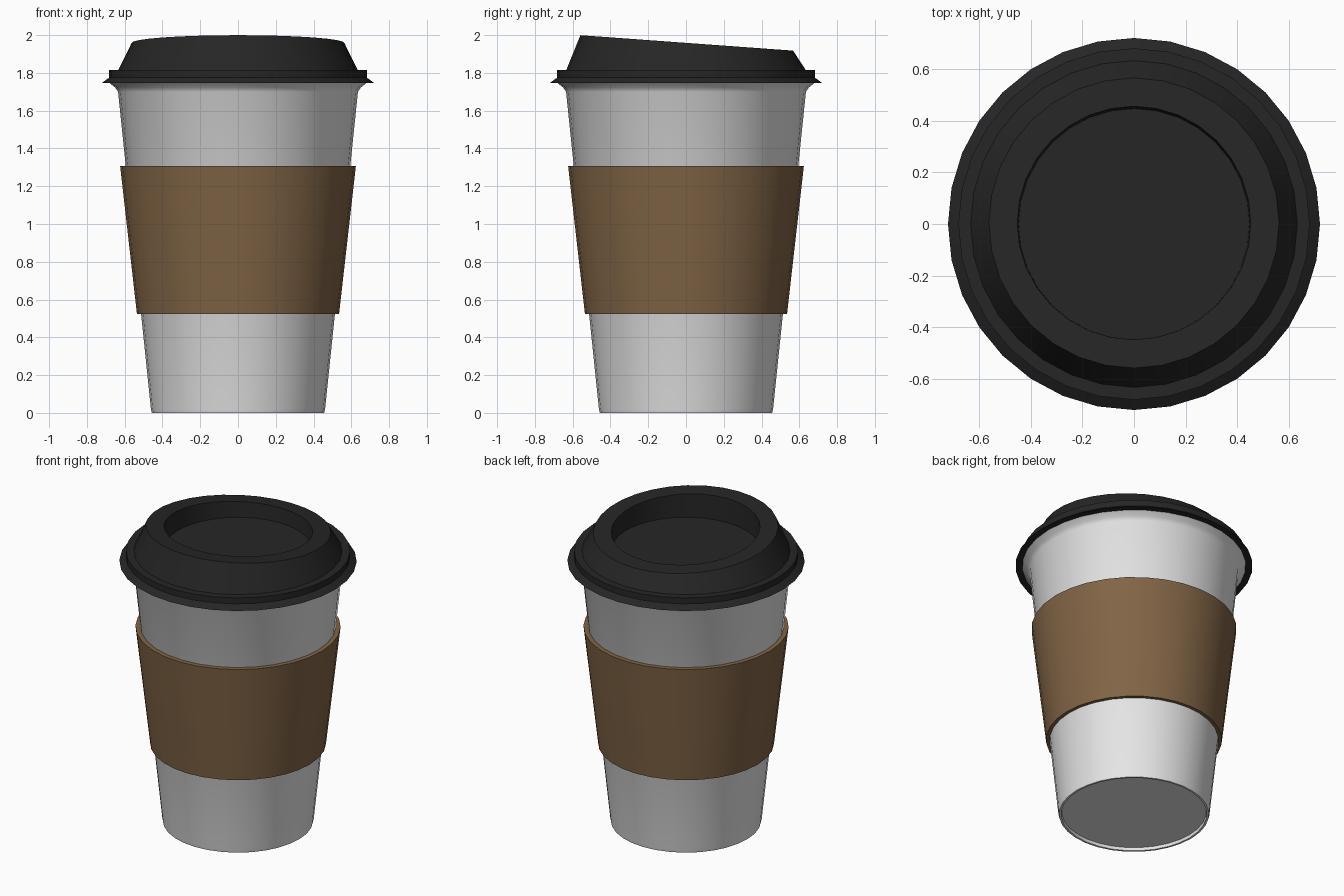
import bpy, bmesh, math

if "Cube" in bpy.data.objects:
    bpy.data.objects.remove(bpy.data.objects["Cube"])

SEGS = 32


def material(name, rgb):
    m = bpy.data.materials.new(name)
    m.diffuse_color = (*rgb, 1.0)
    m.use_nodes = True
    m.node_tree.nodes["Principled BSDF"].inputs["Base Color"].default_value = m.diffuse_color
    return m


def tilted(y):
    """Height of the sloping lid top, high at the front."""
    return 1.959 - 0.0726 * y


def revolve(name, profile, mat, closed=False):
    """Spin (radius, z) points about z; z = None follows the tilted lid plane."""
    bm = bmesh.new()
    rings = []
    for r, z in profile:
        if r == 0:
            rings.append([bm.verts.new((0, 0, z))] * SEGS)
            continue
        ring = []
        for i in range(SEGS):
            a = 2 * math.pi * i / SEGS
            x, y = r * math.cos(a), r * math.sin(a)
            if z is None:
                y += 0.004
            ring.append(bm.verts.new((x, y, tilted(y) if z is None else z)))
        rings.append(ring)
    pairs = list(zip(rings, rings[1:]))
    if closed:
        pairs.append((rings[-1], rings[0]))
    for a, b in pairs:
        for i in range(SEGS):
            j = (i + 1) % SEGS
            quad = list(dict.fromkeys((a[i], a[j], b[j], b[i])))
            bm.faces.new(quad)
    bmesh.ops.recalc_face_normals(bm, faces=bm.faces)
    me = bpy.data.meshes.new(name)
    bm.to_mesh(me)
    bm.free()
    me.materials.append(mat)
    ob = bpy.data.objects.new(name, me)
    bpy.context.collection.objects.link(ob)
    bpy.ops.object.select_all(action='DESELECT')
    ob.select_set(True)
    bpy.context.view_layer.objects.active = ob
    bpy.ops.object.shade_smooth_by_angle(angle=math.radians(30))
    return ob


paper = material("white paper", (0.8, 0.8, 0.8))
card = material("brown cardboard", (0.22, 0.128, 0.06))
plastic = material("black plastic", (0.019, 0.019, 0.019))

# Cup: recessed base, tapered wall, flared lip, closed off inside the lid
revolve("cup", [(0, 0.02), (0.44, 0.02), (0.443, 0.0), (0.456, 0.0),
                (0.461, 0.02), (0.635, 1.70), (0.65, 1.722), (0.68, 1.746),
                (0.66, 1.78), (0, 1.78)], paper)

# Sleeve: tapered band with thickness
revolve("sleeve", [(0.535, 0.523), (0.624, 1.307), (0.592, 1.307),
                   (0.511, 0.523)], card, closed=True)

# Lid: flared lip, upright rim, sloping side, tilted top and sunken floor
revolve("lid", [(0, 1.785), (0.665, 1.785), (0.678, 1.746), (0.722, 1.746),
                (0.682, 1.775), (0.682, 1.815), (0.634, 1.815), (0.563, None),
                (0.453, None), (0.448, 1.83), (0, 1.83)], plastic)
